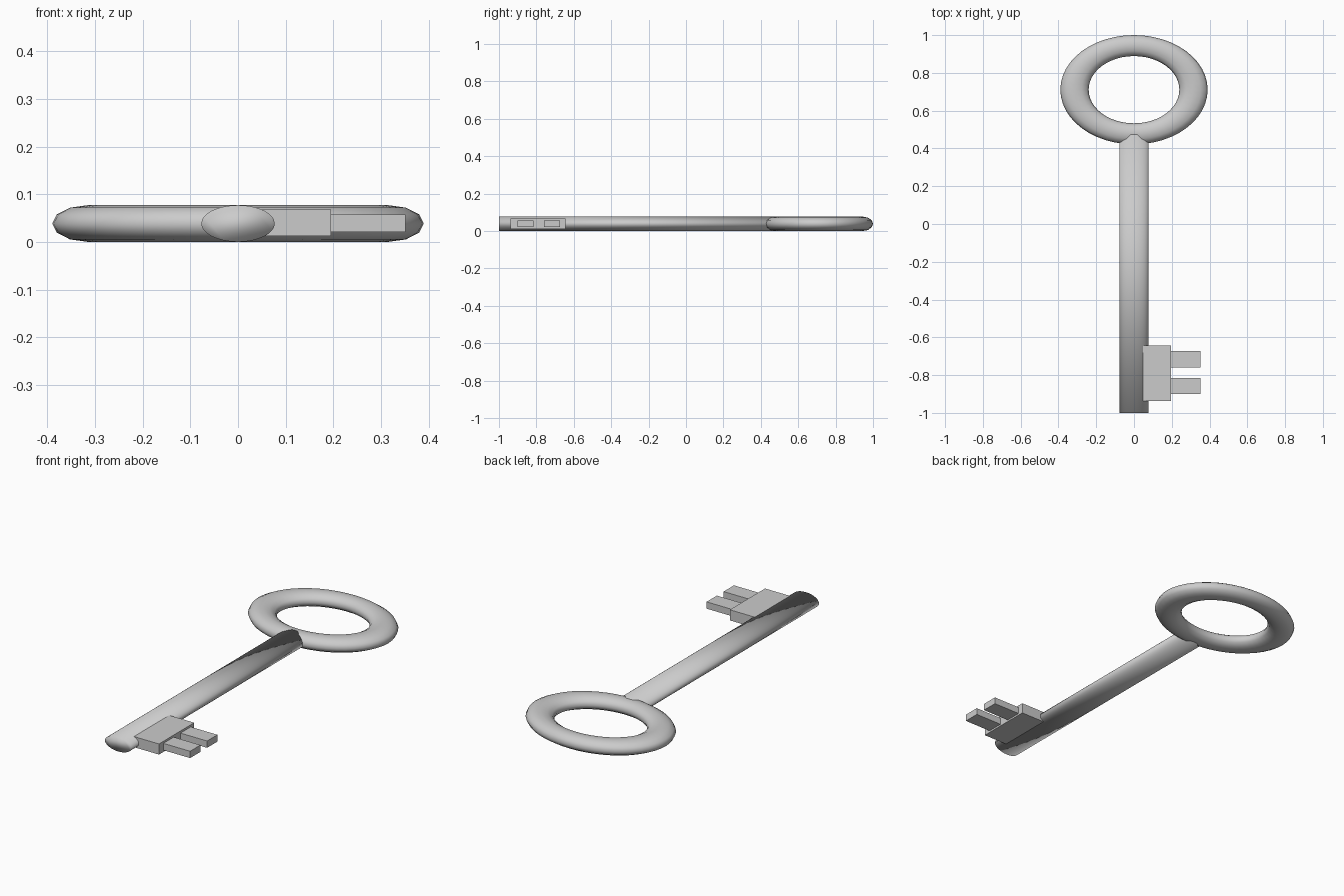
import bpy, math

if "Cube" in bpy.data.objects:
    bpy.data.objects.remove(bpy.data.objects["Cube"])

MID = 0.0385  # half thickness of the key


def finish(name, smooth):
    ob = bpy.context.object
    ob.name = ob.data.name = name
    bpy.ops.object.transform_apply(location=False, rotation=True, scale=True)
    if smooth:
        bpy.ops.object.shade_smooth()
    return ob


def box(name, x0, x1, y0, y1, z0, z1):
    bpy.ops.mesh.primitive_cube_add(
        size=1, location=((x0 + x1) / 2, (y0 + y1) / 2, (z0 + z1) / 2))
    bpy.context.object.scale = (x1 - x0, y1 - y0, z1 - z0)
    return finish(name, False)


# Oval bow: a torus stretched sideways
minor = 0.238
bpy.ops.mesh.primitive_torus_add(major_radius=1, minor_radius=minor,
                                 major_segments=48, minor_segments=12,
                                 location=(0, 0.711, MID))
bpy.context.object.scale = (0.315, 0.2335, MID / minor)
finish("bow_ring", True)

# Shaft: flattened cylinder running into the bow
y0, y1 = -1.0, 0.475
bpy.ops.mesh.primitive_cylinder_add(vertices=32, radius=1, depth=y1 - y0,
                                    location=(0, (y0 + y1) / 2, MID),
                                    rotation=(math.pi / 2, 0, 0))
bpy.context.object.scale = (0.077, MID, 1)
finish("shaft", True)

# Bit plate and its two teeth
box("bit_plate", 0.03, 0.195, -0.938, -0.644, 0.012, 0.068)
for i, y in enumerate((-0.858, -0.716)):
    box(f"bit_tooth_{i + 1}", 0.18, 0.351, y - 0.043, y + 0.043, 0.021, 0.057)
